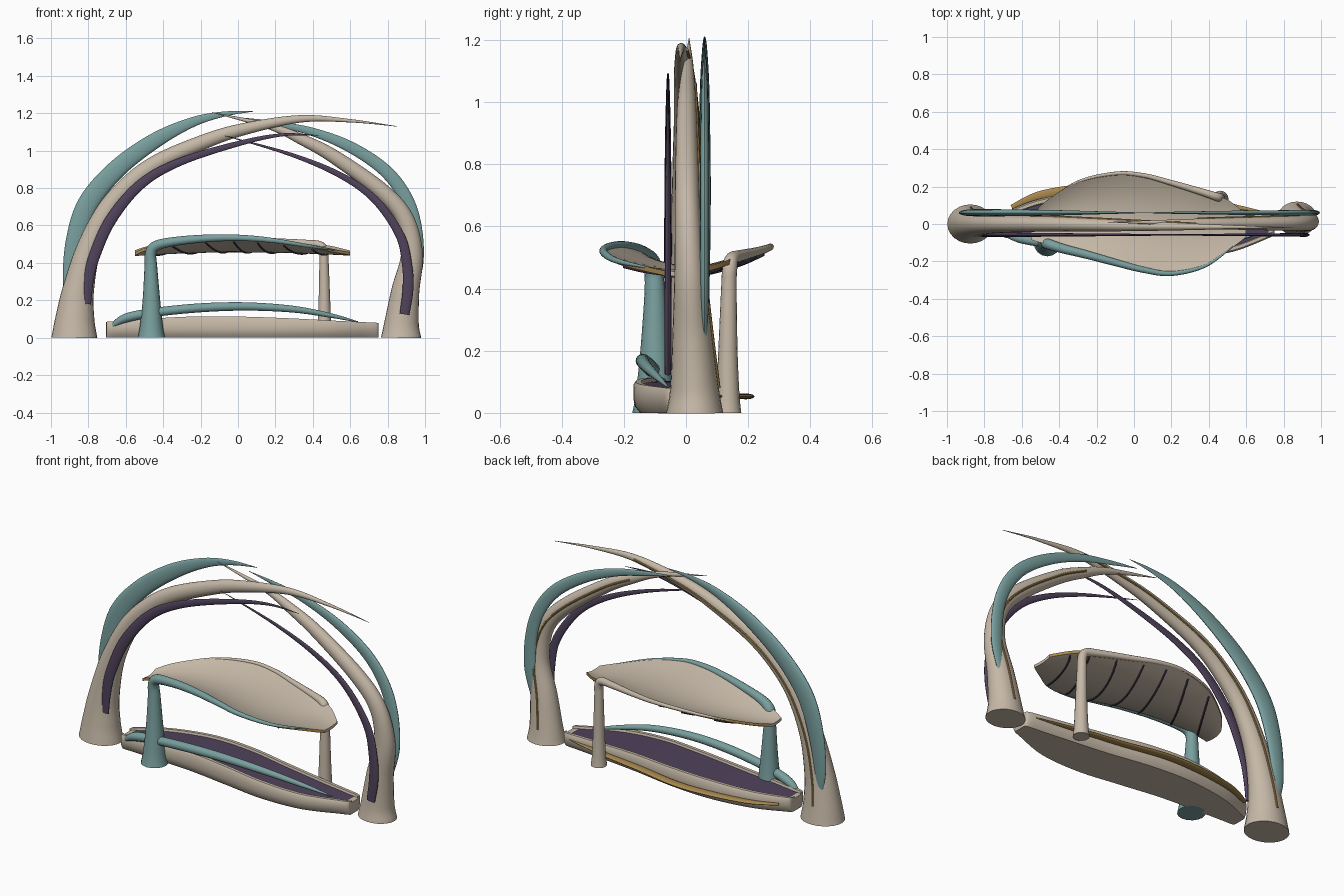
import bpy, bmesh, math
from mathutils import Vector


def material(name, rgb):
    m = bpy.data.materials.new(name)
    m.diffuse_color = (*rgb, 1)
    return m


BONE = material("bone", (0.56, 0.48, 0.385))
TEAL = material("teal", (0.19, 0.35, 0.345))
PLUM = material("plum", (0.08, 0.055, 0.105))
GOLD = material("gold", (0.40, 0.25, 0.075))
Y, Z = Vector((0, 1, 0)), Vector((0, 0, 1))


def spline(pts, n=8):
    """Smooth interpolation through tuples of any length."""
    out = []
    for i in range(len(pts) - 1):
        p0, p1, p2 = pts[max(i - 1, 0)], pts[i], pts[i + 1]
        p3 = pts[min(i + 2, len(pts) - 1)]
        for k in range(n):
            t = k / n
            out.append([0.5 * (2 * b + (c - a) * t + (2 * a - 5 * b + 4 * c - d) * t * t
                               + (3 * b - a - 3 * c + d) * t ** 3)
                        for a, b, c, d in zip(p0, p1, p2, p3)])
    out.append(list(pts[-1]))
    return out


def loft(name, rings, mats, rule=lambda i, j: 0):
    """Skin closed rings, cap both ends, colour faces by rule(ring, side)."""
    bm = bmesh.new()
    vs = [[bm.verts.new(p) for p in r] for r in rings]
    n = len(rings[0])
    for i in range(len(vs) - 1):
        for j in range(n):
            k = (j + 1) % n
            f = bm.faces.new((vs[i][j], vs[i][k], vs[i + 1][k], vs[i + 1][j]))
            f.material_index = rule(i, j)
    bm.faces.new(vs[0])
    bm.faces.new(vs[-1])
    bmesh.ops.recalc_face_normals(bm, faces=bm.faces)
    me = bpy.data.meshes.new(name)
    bm.to_mesh(me)
    bm.free()
    for m in mats:
        me.materials.append(m)
    ob = bpy.data.objects.new(name, me)
    bpy.context.collection.objects.link(ob)
    bpy.ops.object.select_all(action='DESELECT')
    ob.select_set(True)
    bpy.context.view_layer.objects.active = ob
    bpy.ops.object.shade_smooth_by_angle(angle=math.radians(40))


def tube(name, pts, mat, ref=Y, flat=1.0, sides=16, n=8):
    """Tapered sweep through (x, y, z, radius); flat scales it along ref."""
    path = spline(pts, n)
    pos = [Vector(p[:3]) for p in path]
    rings = []
    for i, p in enumerate(path):
        t = (pos[min(i + 1, len(pos) - 1)] - pos[max(i - 1, 0)]).normalized()
        a = ref.cross(t).normalized()
        b = t.cross(a)
        r = max(p[3], 0.0015)
        rings.append([pos[i] + a * r * math.cos(q) + b * r * flat * math.sin(q)
                      for q in (2 * math.pi * k / sides for k in range(sides))])
    loft(name, rings, [mat])


# Main arch ribs, flared at the foot and tapering to a point
left = [(-.875, 0, 0, .123), (-.872, 0, .1, .105), (-.855, 0, .25, .085), (-.80, 0, .47, .066),
        (-.70, 0, .68, .055), (-.57, 0, .83, .050), (-.42, 0, .94, .046), (-.2, -.005, 1.04, .040),
        (.01, -.01, 1.11, .033), (.33, -.015, 1.17, .020), (.6, -.017, 1.16, .009), (.85, -.02, 1.13, .001)]
right = [(.872, .028, 0, .108), (.875, .027, .08, .092), (.895, .02, .25, .075), (.93, .012, .45, .058),
         (.89, .005, .64, .048), (.76, .003, .79, .044), (.51, .002, .97, .037),
         (.34, .004, 1.06, .029), (.17, .008, 1.13, .017), (-.14, .01, 1.205, .001)]
tube("left_main_rib", left, BONE, flat=.85, sides=24)
tube("right_main_rib", right, BONE, flat=.85, sides=24)

# Thin gold inlay wires along the back of the main ribs
for label, rib in (("left", left), ("right", right)):
    wire = [(x, y + r * .85, z, .006) for x, y, z, r in rib[1:-2]]
    tube(label + "_rib_inlay", wire, GOLD, sides=8)


def blade(name, y, pts, mat, flat):
    tube(name, [(x, y, z, r) for x, z, r in pts], mat, flat=flat)


# Teal rear blades
blade("left_rear_blade", .06,
      [(-.885, .15, .02), (-.90, .3, .036), (-.87, .52, .05), (-.80, .72, .055), (-.65, .90, .05),
       (-.45, 1.05, .042), (-.25, 1.15, .027), (-.08, 1.195, .014), (.08, 1.21, .001)], TEAL, .36)
blade("right_rear_blade", .06,
      [(.92, .22, .02), (.955, .4, .036), (.945, .6, .036), (.89, .76, .036), (.78, .90, .034),
       (.6, 1.02, .03), (.4, 1.10, .022), (.2, 1.145, .013), (.03, 1.175, .001)], TEAL, .4)

# Plum front blades
blade("left_front_blade", -.058,
      [(-.81, .18, .024), (-.80, .30, .028), (-.77, .43, .03), (-.68, .63, .03), (-.52, .82, .026),
       (-.31, .94, .021), (.01, 1.04, .014), (.24, 1.085, .008), (.43, 1.082, .001)], PLUM, .4)
blade("right_front_blade", -.058,
      [(.89, .125, .026), (.908, .25, .029), (.905, .38, .027), (.865, .55, .024), (.73, .74, .020),
       (.545, .87, .016), (.28, .98, .010), (-.07, 1.08, .001)], PLUM, .4)

# Hull base with sunken plum deck: (x, front y, back y, height)
hull = spline([(-.705, -.055, .03, .085), (-.68, -.075, .065, .087), (-.5, -.085, .135, .1),
               (-.25, -.1, .168, .113), (0, -.135, .155, .113), (.25, -.168, .115, .105),
               (.5, -.155, .085, .092), (.72, -.075, .06, .081), (.75, -.05, .035, .08)])
rings = []
for x, f, b, h in hull:
    k = min(1, (b - f) / .16)
    half = [(.022, 0), (.006, .02), (0, .045), (0, h - .012), (.008, h), (.026, h), (.03, h - .012)]
    rings.append([(x, f + d * k, z) for d, z in half] +
                 [(x, b - d * k, z) for d, z in reversed(half)])
loft("hull_base", rings, [BONE, PLUM],
     lambda i, j: 1 if j == 6 and 8 <= i < len(rings) - 9 else 0)

# Arched hand rail over the front of the hull, flat gold rail behind it
tube("hull_front_rail",
     [(-.67, -.065, .065, .012), (-.6, -.08, .105, .024), (-.45, -.105, .135, .024),
      (-.2, -.13, .16, .024), (.05, -.14, .167, .022), (.3, -.13, .152, .018),
      (.5, -.095, .118, .012), (.64, -.06, .085, .003)], TEAL)
tube("hull_back_rail",
     [(-.655, .09, .053, .012), (-.5, .155, .053, .022), (-.25, .19, .053, .026),
      (-.05, .188, .053, .026), (.2, .142, .053, .024), (.45, .105, .053, .02),
      (.70, .058, .053, .008)], GOLD, ref=Z, flat=.35)

# Cupped leaf seat: (x, front y, back y, front z, back z, centre z)
seat = spline([(-.55, -.085, .03, .458, .468, .452), (-.48, -.105, .115, .485, .49, .458),
               (-.3, -.15, .228, .522, .525, .466), (-.1, -.205, .274, .54, .54, .472),
               (.05, -.245, .262, .538, .535, .472), (.2, -.267, .222, .525, .522, .47),
               (.38, -.225, .168, .497, .508, .465), (.5, -.145, .13, .475, .49, .46),
               (.6, -.07, .05, .458, .466, .455)])


def seat_point(s, v, dz=0):
    x, f, b, zf, zb, zc = s
    edge = zf if v < 0 else zb
    return (x, (f + b) / 2 + v * (b - f) / 2, zc + (edge - zc) * v * v + dz)


M = 14
steps = [-1 + 2 * k / M for k in range(M + 1)]
rings = [[seat_point(s, v) for v in steps] + [seat_point(s, v, -.016) for v in reversed(steps)]
         for s in seat]
loft("seat", rings, [BONE, GOLD], lambda i, j: 1 if j in (M, 2 * M + 1) else 0)

# Slanted thin veins under the seat
for c in range(7):
    pts = []
    for k in range(9):
        v = -.92 + 1.84 * k / 8
        s = seat[round(11 + c * 7 + v * 4)]
        pts.append((*seat_point(s, v, -.018), .005))
    tube("seat_vein_%d" % (c + 1), pts, PLUM, ref=Z, sides=8, n=3)

# Legs that turn at the top and run on as the seat rims
tube("front_leg_and_rim",
     [(-.463, -.10, 0, .073), (-.463, -.10, .06, .062), (-.463, -.10, .2, .047),
      (-.466, -.10, .38, .034), (-.467, -.104, .45, .030), (-.445, -.112, .487, .028),
      (-.38, -.132, .508, .025), (-.25, -.165, .525, .022), (-.1, -.206, .534, .019),
      (.05, -.245, .532, .016), (.2, -.265, .518, .013), (.38, -.224, .49, .009),
      (.53, -.12, .467, .003)], TEAL)
tube("back_leg_and_rim",
     [(.462, .135, 0, .043), (.462, .135, .06, .037), (.462, .135, .2, .031),
      (.46, .138, .4, .025), (.458, .141, .465, .024), (.435, .148, .495, .022),
      (.36, .172, .505, .019), (.2, .22, .517, .015), (.05, .26, .529, .012),
      (-.1, .27, .534, .010), (-.3, .226, .518, .007), (-.47, .118, .483, .002)], BONE)
